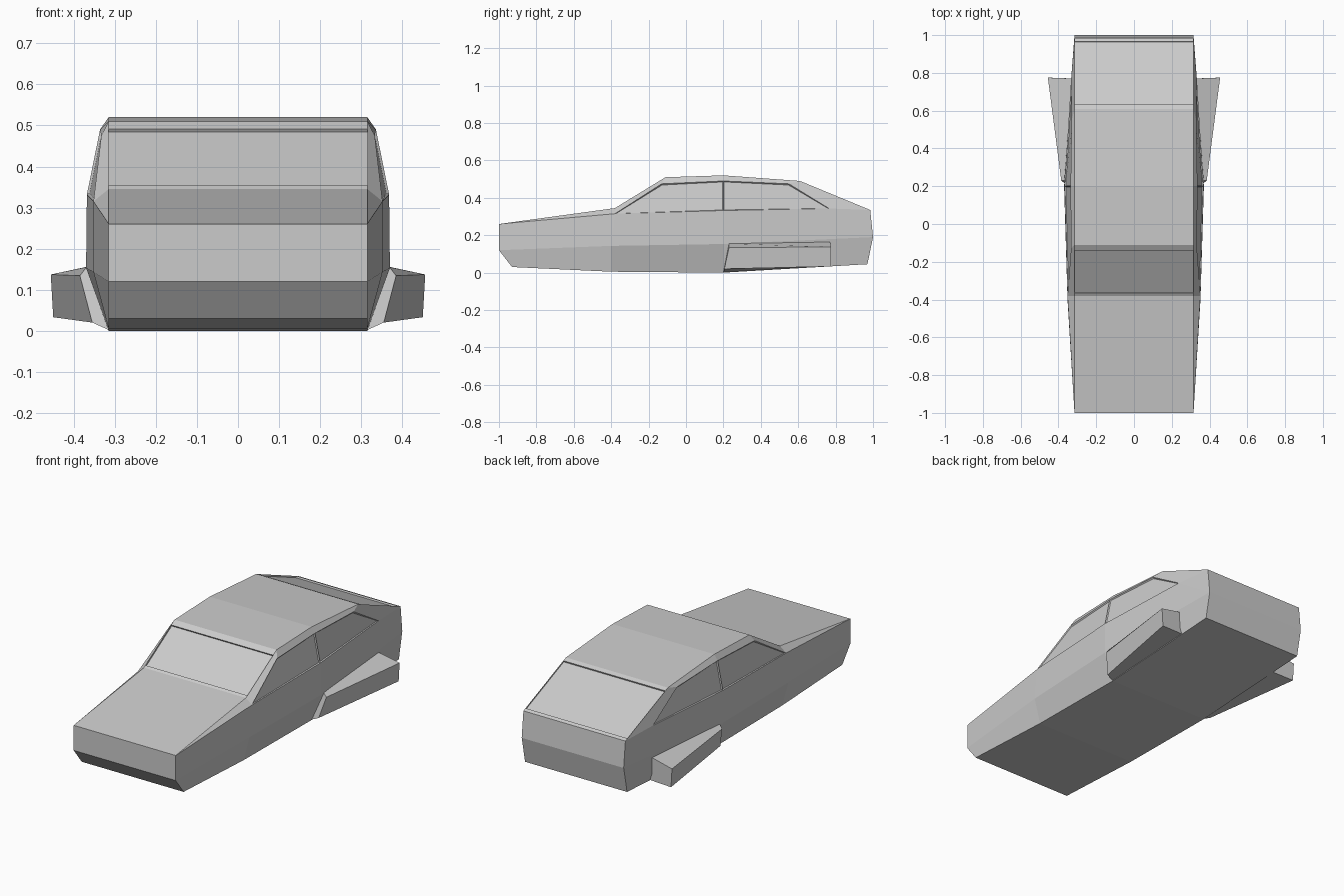
import bpy, bmesh
from mathutils import Vector

if "Cube" in bpy.data.objects:
    bpy.data.objects.remove(bpy.data.objects["Cube"])

W = 0.315  # half width of the flat centre section


def finish(bm, name):
    bmesh.ops.recalc_face_normals(bm, faces=bm.faces)
    mesh = bpy.data.meshes.new(name)
    bm.to_mesh(mesh)
    bm.free()
    obj = bpy.data.objects.new(name, mesh)
    bpy.context.collection.objects.link(obj)
    return obj


def recess(p, q, a, b, depth):
    """Profile points of a shallow glass step between p and q."""
    p, q = Vector(p), Vector(q)
    d = (q - p).normalized()
    inward = Vector((d.y, -d.x)) * depth
    s, e = p.lerp(q, a), p.lerp(q, b)
    return [tuple(v) for v in (s, s + inward, e + inward, e)]


# Centre profile (y, z), clockwise from the nose top
A = [(-1, .26), (-.38, .345), (-.11, .51), (.2, .52), (.61, .49), (.985, .335),
     (1, .19), (.97, .045), (.2, 0), (-.4, .005), (-.93, .03), (-1, .12)]
windscreen = recess(A[1], A[2], .05, .89, .009)
rear_glass = recess(A[4], A[5], .06, .95, .009)
outline = A[:2] + windscreen + A[2:5] + rear_glass + A[5:]

# Side points (x, y, z): belt lines, roof rail, rear window corner
side = {
    'U1': (.352, -.38, .315), 'U2': (.368, .2, .332),
    'L1': (.352, -.4, .143), 'L2': (.37, .2, .153),
    'R0': (.333, -.13, .475), 'R1': (.336, .2, .49), 'R2': (.33, .55, .475),
    'C': (.333, .765, .343),
}
panels = [(0, 1, 'U1'), (1, 2, 'R0', 'U1'), (2, 3, 'R1', 'R0'), (3, 4, 'R2', 'R1'),
          (4, 5, 'C', 'R2'), (0, 'U1', 'L1', 11), ('U1', 'U2', 'L2', 'L1'),
          ('U2', 'C', 6, 'L2'), ('C', 5, 6), (11, 'L1', 9, 10), ('L1', 'L2', 8, 9),
          ('L2', 6, 7, 8)]
windows = [('U1', 'R0', 'R1', 'U2'), ('U2', 'R1', 'R2', 'C')]

# Car body
bm = bmesh.new()
rows = {s: {p: bm.verts.new((s * W, *p)) for p in outline} for s in (-1, 1)}
for p, q in zip(outline, outline[1:] + outline[:1]):
    bm.faces.new([rows[-1][p], rows[1][p], rows[1][q], rows[-1][q]])
panes = []
for s, row in rows.items():
    pts = {k: bm.verts.new((s * x, y, z)) for k, (x, y, z) in side.items()}
    pts.update({i: row[p] for i, p in enumerate(A)})
    for f in panels:
        bm.faces.new([pts[k] for k in f])
    panes += [bm.faces.new([pts[k] for k in f]) for f in windows]
    # Edges closing the glass steps
    for step in (windscreen, rear_glass):
        bm.faces.new([row[p] for p in step])
bmesh.ops.recalc_face_normals(bm, faces=bm.faces)
# Recessed side windows
for f in panes:
    f.normal_update()
    if f.normal.x * f.calc_center_median().x < 0:
        f.normal_flip()
bmesh.ops.inset_individual(bm, faces=panes, thickness=.006, depth=-.006)
finish(bm, 'car_body')

# Flared side pods
front = [(.369, .23, .155), (.385, .23, .134), (.355, .205, .02), (.315, .2, .002)]
back = [(.325, .77, .165), (.456, .775, .137), (.45, .775, .033), (.315, .77, .036)]
for s, label in ((-1, 'left'), (1, 'right')):
    bm = bmesh.new()
    a, b = ([bm.verts.new((s * x, y, z)) for x, y, z in ring] for ring in (front, back))
    bm.faces.new(a)
    bm.faces.new(b)
    for i in range(4):
        j = (i + 1) % 4
        bm.faces.new([a[i], a[j], b[j], b[i]])
    finish(bm, 'side_pod_' + label)
